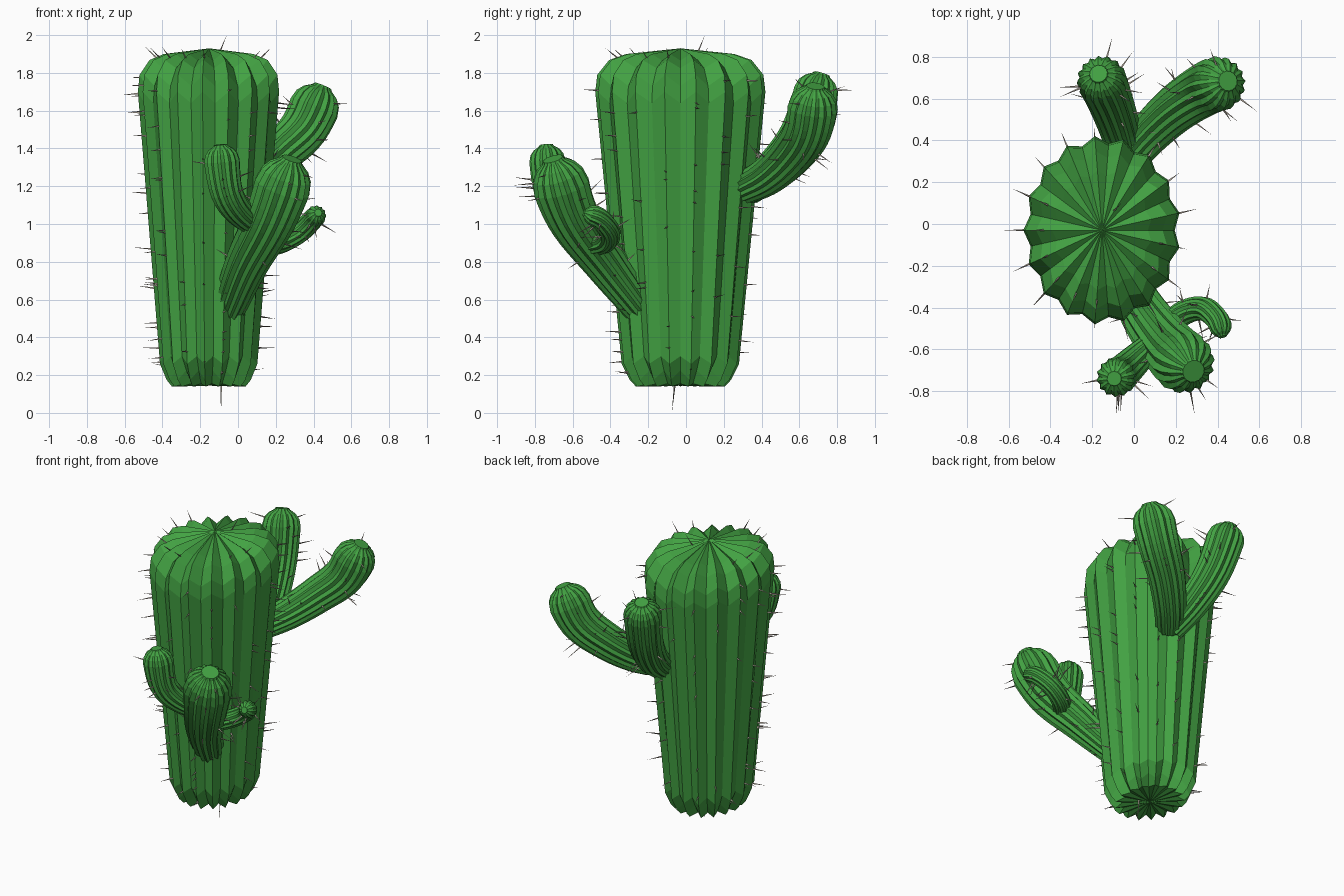
import bpy, bmesh, math, random
from mathutils import Vector, Quaternion

if "Cube" in bpy.data.objects:
    bpy.data.objects.remove(bpy.data.objects["Cube"])

random.seed(4)


def material(name, rgb):
    m = bpy.data.materials.new(name)
    m.diffuse_color = (*rgb, 1)
    m.use_nodes = True
    m.node_tree.nodes["Principled BSDF"].inputs["Base Color"].default_value = m.diffuse_color
    return m


GREEN = material("cactus_green", (0.055, 0.36, 0.055))
SPINE = material("spine_grey", (0.42, 0.37, 0.31))
needles = []  # (base point, direction, length) collected from every part


def skin(name, rings, start, end):
    """Join closed rings of points into one surface, fanned to a point at each end."""
    bm = bmesh.new()
    loops = [[bm.verts.new(p) for p in r] for r in rings]
    n = len(loops[0])
    for a, b in zip(loops, loops[1:]):
        for i in range(n):
            j = (i + 1) % n
            bm.faces.new((a[i], a[j], b[j], b[i]))
    for loop, tip in ((loops[0], start), (loops[-1], end)):
        c = bm.verts.new(tip)
        for i in range(n):
            bm.faces.new((loop[i], loop[(i + 1) % n], c))
    bmesh.ops.recalc_face_normals(bm, faces=bm.faces)
    me = bpy.data.meshes.new(name)
    bm.to_mesh(me)
    bm.free()
    me.materials.append(GREEN)
    ob = bpy.data.objects.new(name, me)
    bpy.context.collection.objects.link(ob)
    return ob


def spline(pts, steps):
    """Catmull-Rom samples through the path points."""
    p = [Vector(q) for q in pts]
    p = [2 * p[0] - p[1]] + p + [2 * p[-1] - p[-2]]
    out = []
    for k in range(1, len(p) - 2):
        a, b, c, d = p[k - 1:k + 3]
        for s in range(steps):
            t = s / steps
            out.append(0.5 * (2 * b + (c - a) * t + (2 * a - 5 * b + 4 * c - d) * t**2
                              + (3 * b - a - 3 * c + d) * t**3))
    return out + [p[-2]]


def arm(name, pts, r0, r1, ribs=16, spines=16):
    """Ribbed tube that swells from r0 to r1 and ends in a rounded tip."""
    path = spline(pts, 6)
    # stop the straight part short of the tip, then add the dome rings
    tip = path[-1]
    path = [q for q in path if (q - tip).length > r1 * 0.8]
    direction = (tip - path[-1]).normalized()
    length = (tip - path[-1]).length
    n = len(path)
    stations = [(q, r0 + (r1 - r0) * (i / (n - 1)) ** 0.85, 0.88)
                for i, q in enumerate(path)]
    for a in (25, 45, 65):
        t = math.radians(a)
        stations.append((path[-1] + direction * length * math.sin(t),
                         r1 * math.cos(t), 0.88))
    stations.append((tip, r1 * 0.36, 0.96))
    rings, side, old = [], None, None
    for i, (q, r, g) in enumerate(stations):
        if i >= n:
            tan = direction
        else:
            tan = (stations[i + 1][0] - stations[max(i - 1, 0)][0]).normalized()
        if side is None:
            side = tan.orthogonal().normalized()
        else:
            side = old.rotation_difference(tan) @ side
        old = tan
        ring = []
        for k in range(ribs * 2):
            v = Quaternion(tan, math.pi * k / ribs) @ side
            ring.append(q + v * r * (1 if k % 2 == 0 else g))
        rings.append(ring)
    skin(name, rings, stations[0][0], tip)
    # spines along the rib crests
    for _ in range(spines):
        i = random.randrange(n // 3, len(rings) - 2)
        p = rings[i][2 * random.randrange(ribs)]
        needles.append((p, (p - stations[i][0]).normalized() + direction * 0.25,
                        random.uniform(0.06, 0.11)))


# Trunk: crest and groove profiles alternate around an oval
CX, CY, YS, RIBS = -0.153, -0.03, 1.2, 17
crest = [(.197, .14), (.225, .175), (.26, .26), (.377, 1.70), (.368, 1.79),
         (.316, 1.868), (.24, 1.90)]
groove = [(.155, .155), (.20, .225), (.238, .30), (.348, 1.64), (.34, 1.73),
          (.29, 1.825), (.22, 1.865)]


def trunk_point(r, z, k):
    a = math.pi + math.pi * k / RIBS
    return Vector((CX + r * math.cos(a), CY + r * YS * math.sin(a), z))


rings = [[trunk_point(*(c if k % 2 == 0 else g), k) for k in range(RIBS * 2)]
         for c, g in zip(crest, groove)]
skin("trunk", rings, (CX, CY, 0.145), (CX, CY, 1.93))

for i in range(110):
    z = random.uniform(0.2, 1.78)
    k = 2 * random.randrange(RIBS)
    r = .26 + .117 * (min(z, 1.7) - .26) / 1.44 - (0.03 if z < .26 else 0)
    p = trunk_point(r, z, k)
    needles.append((p, p - Vector((CX, CY, z + random.uniform(-.05, .05))),
                    random.uniform(0.06, 0.10)))
for i in range(10):  # crown spines
    p = trunk_point(.28, 1.88, 2 * random.randrange(RIBS))
    needles.append((p, p - Vector((CX, CY, 1.6)), random.uniform(0.06, 0.09)))
needles.append((Vector((-.09, -.06, .15)), Vector((0, -.1, -1)), .15))
needles.append((Vector((-.10, .06, 1.90)), Vector((.4, .4, 1)), .115))

# Large arms
arm("back_right_arm", [(-.03, .31, 1.19), (.08, .44, 1.26), (.21, .56, 1.37),
                       (.35, .65, 1.51), (.45, .685, 1.73)], .088, .134)
arm("back_arm", [(-.03, .32, 1.18), (-.075, .48, 1.31), (-.125, .62, 1.50),
                 (-.17, .72, 1.795)], .088, .12)
arm("front_arm", [(-.05, -.24, .55), (.05, -.43, .80), (.18, -.605, 1.05),
                  (.285, -.705, 1.345)], .088, .152)
# Small shoots on the front arm
arm("left_shoot", [(.13, -.54, .99), (.03, -.63, 1.04), (-.06, -.715, 1.17),
                   (-.095, -.74, 1.42)], .055, .096, ribs=14, spines=8)
arm("right_shoot", [(.14, -.52, .89), (.23, -.43, .905), (.33, -.405, .96),
                    (.40, -.46, 1.03), (.425, -.54, 1.06)], .062, .056, ribs=12, spines=12)

# Spines: one mesh of thin three-sided cones
bm = bmesh.new()
for p, d, length in needles:
    d = d.normalized()
    u = d.orthogonal().normalized()
    foot = [bm.verts.new(p - d * .01 + (Quaternion(d, math.tau * k / 3) @ u) * .006)
            for k in range(3)]
    point = bm.verts.new(p + d * length)
    bm.faces.new(foot[::-1])
    for k in range(3):
        bm.faces.new((foot[k], foot[(k + 1) % 3], point))
bmesh.ops.recalc_face_normals(bm, faces=bm.faces)
me = bpy.data.meshes.new("spines")
bm.to_mesh(me)
bm.free()
me.materials.append(SPINE)
bpy.context.collection.objects.link(bpy.data.objects.new("spines", me))
